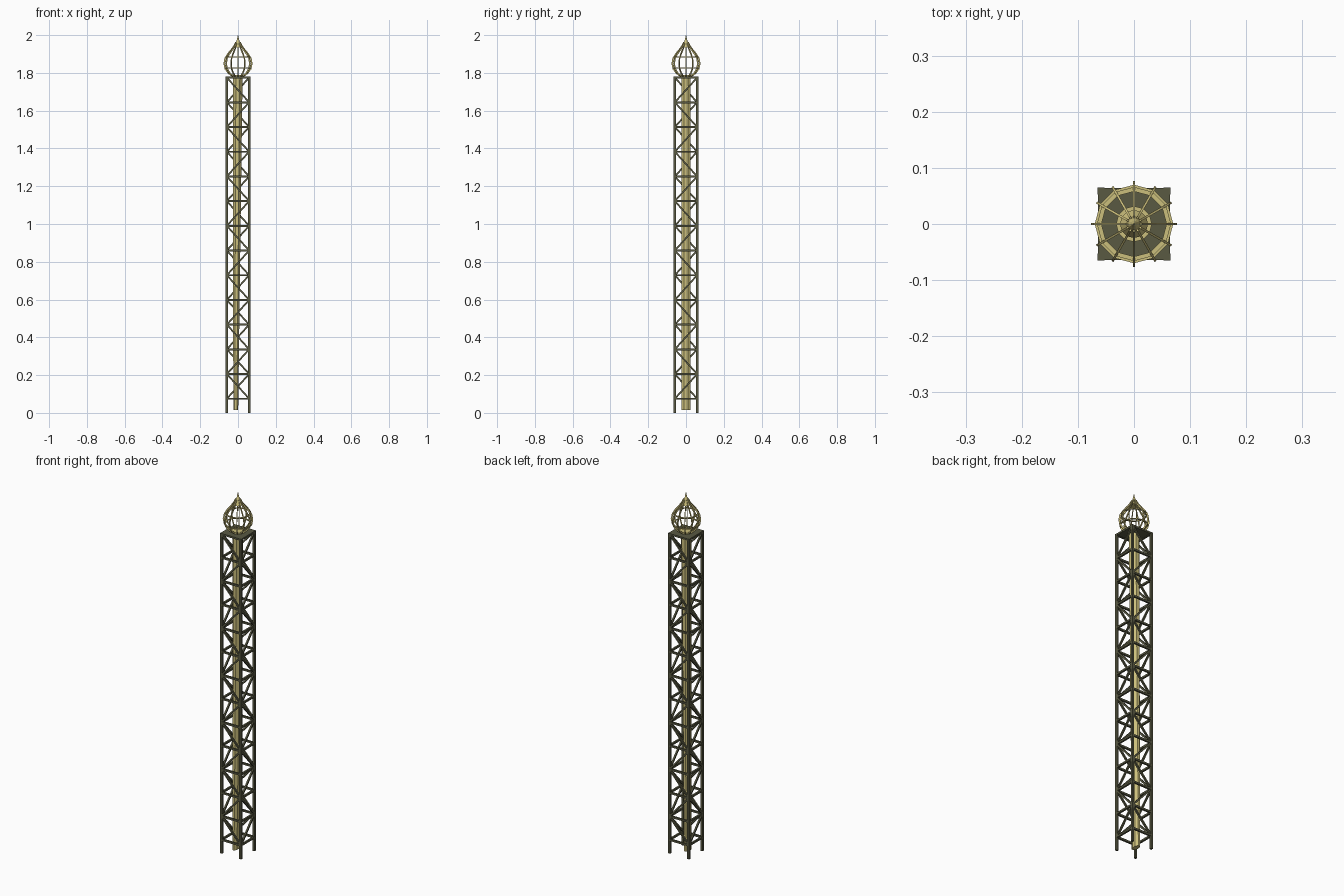
import bpy, bmesh, math
from mathutils import Vector, Matrix

if "Cube" in bpy.data.objects:
    bpy.data.objects.remove(bpy.data.objects["Cube"])

def material(name, col):
    m = bpy.data.materials.new(name)
    m.diffuse_color = col
    m.use_nodes = True
    m.node_tree.nodes["Principled BSDF"].inputs["Base Color"].default_value = m.diffuse_color
    return m

IRON = material("dark_iron", (0.10, 0.10, 0.055, 1))
GOLD = material("gold", (0.60, 0.52, 0.20, 1))

def finish(name, bm, mat):
    bmesh.ops.recalc_face_normals(bm, faces=bm.faces)
    me = bpy.data.meshes.new(name)
    bm.to_mesh(me)
    bm.free()
    me.materials.append(mat)
    ob = bpy.data.objects.new(name, me)
    bpy.context.collection.objects.link(ob)
    return ob

def bar(bm, a, b, w):
    """Square bar between two points."""
    a, b = Vector(a), Vector(b)
    d = b - a
    z = d.normalized()
    side = Vector((1, 0, 0)) if abs(z.x) < 0.1 else Vector((0, 1, 0))
    y = z.cross(side).normalized()
    x = y.cross(z)
    rot = Matrix((x, y, z)).transposed().to_4x4()
    bmesh.ops.create_cube(bm, size=1, matrix=Matrix.Translation((a + b) / 2) @ rot
                          @ Matrix.Diagonal((w, w, d.length, 1)))

def lathe(bm, profile, n, closed=False):
    """Revolve (radius, z) points in n sides."""
    rings = [[bm.verts.new((r * math.cos(2 * math.pi * i / n),
                            r * math.sin(2 * math.pi * i / n), z))
              for i in range(n)] for r, z in profile]
    pairs = list(zip(rings, rings[1:]))
    if closed:
        pairs.append((rings[-1], rings[0]))
    for p, q in pairs:
        for i in range(n):
            j = (i + 1) % n
            bm.faces.new((p[i], p[j], q[j], q[i]))
    if not closed:
        bm.faces.new(rings[0])
        bm.faces.new(rings[-1])

H, TOP, LOW, BAYS = 0.059, 1.78, 0.075, 13
STEP = (TOP - 0.005 - LOW) / BAYS
corners = [(-H, -H), (H, -H), (H, H), (-H, H)]

# Corner legs
bm = bmesh.new()
for x, y in corners:
    bar(bm, (x, y, 0), (x, y, TOP), 0.012)
finish("corner_legs", bm, IRON)

# Horizontal rails and zigzag braces
rails, braces = bmesh.new(), bmesh.new()
for k in range(BAYS + 1):
    z = LOW + k * STEP
    for i in range(4):
        a, b = corners[i], corners[(i + 1) % 4]
        bar(rails, (*a, z), (*b, z), 0.010)
        if k < BAYS:
            if (i + k) % 2 == 0:
                a, b = b, a
            bar(braces, (*a, z), (*b, z + STEP), 0.009)
finish("horizontal_rails", rails, IRON)
finish("diagonal_braces", braces, IRON)

# Top plate
bm = bmesh.new()
bmesh.ops.create_cube(bm, size=1, matrix=Matrix.Translation((0, 0, TOP - 0.004))
                      @ Matrix.Diagonal((0.129, 0.129, 0.008, 1)))
finish("top_plate", bm, IRON)

# Inner column, leaning in on one side towards the foot
bm = bmesh.new()
lower, upper = [], []
for i in range(8):
    t = 2 * math.pi * (i + 0.5) / 8
    c, s = math.cos(t) / math.cos(math.pi / 8), math.sin(t) / math.cos(math.pi / 8)
    lower.append(bm.verts.new((-0.012 + 0.013 * c, 0.025 * s, 0.015)))
    upper.append(bm.verts.new((-0.001 + 0.025 * c, 0.025 * s, TOP - 0.005)))
for i in range(8):
    j = (i + 1) % 8
    bm.faces.new((lower[i], lower[j], upper[j], upper[i]))
bm.faces.new(lower)
bm.faces.new(upper)
finish("inner_column", bm, GOLD)

# Onion dome ribs
prof = [(0.030, 1.783), (0.052, 1.800), (0.068, 1.823), (0.073, 1.850), (0.068, 1.877),
        (0.054, 1.900), (0.037, 1.920), (0.022, 1.940), (0.011, 1.962)]
bm = bmesh.new()
for n in range(12):
    t = math.pi * n / 6
    rad = Vector((math.cos(t), math.sin(t), 0))
    tan = Vector((-rad.y, rad.x, 0)) * 0.002
    sections = []
    for i, (r, z) in enumerate(prof):
        p, q = prof[max(i - 1, 0)], prof[min(i + 1, len(prof) - 1)]
        d = Vector((q[1] - p[1], p[0] - q[0])).normalized() * 0.004
        c = rad * r + Vector((0, 0, z))
        o = rad * d.x + Vector((0, 0, d.y))
        sections.append([bm.verts.new(c + v) for v in (o + tan, o - tan, -o - tan, -o + tan)])
    for p, q in zip(sections, sections[1:]):
        for i in range(4):
            j = (i + 1) % 4
            bm.faces.new((p[i], p[j], q[j], q[i]))
    bm.faces.new(sections[0])
    bm.faces.new(sections[-1])
finish("dome_ribs", bm, GOLD)

# Dome hoops
bm = bmesh.new()
for r, z in ((0.066, 1.826), (0.062, 1.884)):
    lathe(bm, [(r - 0.004, z - 0.002), (r + 0.004, z - 0.002),
               (r + 0.004, z + 0.002), (r - 0.004, z + 0.002)], 12, True)
finish("dome_hoops", bm, GOLD)

# Dome foot and spire
bm = bmesh.new()
lathe(bm, [(0.032, 1.779), (0.032, 1.788)], 12)
finish("dome_foot", bm, GOLD)
bm = bmesh.new()
lathe(bm, [(0.025, 1.934), (0.014, 1.955), (0.006, 1.975), (0.0008, 2.0)], 12)
finish("spire", bm, GOLD)
